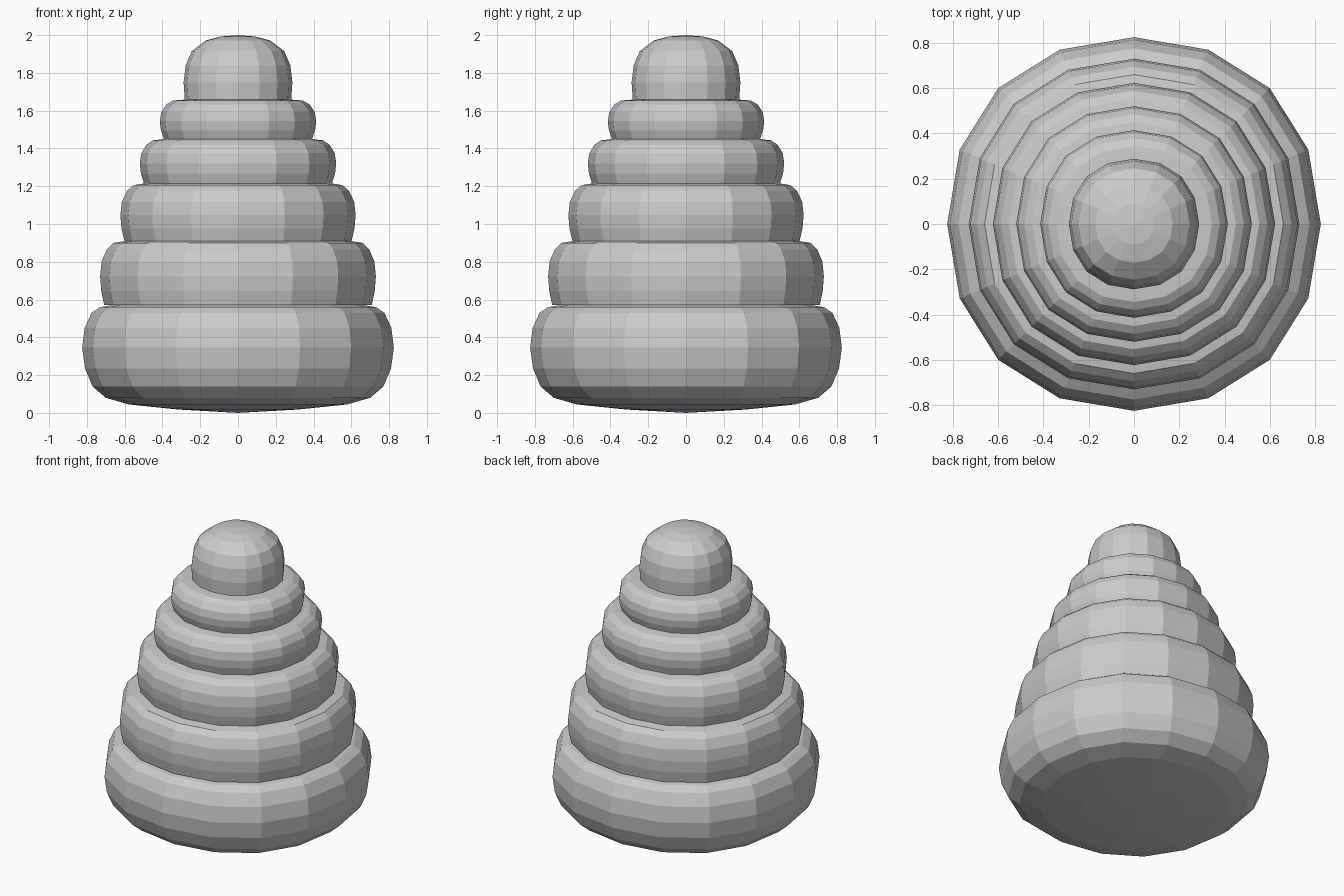
import bpy, bmesh, math

if "Cube" in bpy.data.objects:
    bpy.data.objects.remove(bpy.data.objects["Cube"])

# Rounded-square cross-section with 16 sides (unit radius on the axes)
QUARTER = [(1, 0), (0.933, 0.398), (0.727, 0.727), (0.398, 0.933)]
SECTION = []
for c, s in ((1, 0), (0, 1), (-1, 0), (0, -1)):
    SECTION += [(x * c - y * s, x * s + y * c) for x, y in QUARTER]


def lathe(name, profile):
    """Sweep a (radius, z) profile round the section; radius 0 is a pole."""
    bm = bmesh.new()
    rows = []
    for r, z in profile:
        if r == 0:
            rows.append([bm.verts.new((0, 0, z))] * 16)
        else:
            rows.append([bm.verts.new((r * x, r * y, z)) for x, y in SECTION])
    for a, b in zip(rows, rows[1:]):
        for i in range(16):
            j = (i + 1) % 16
            bm.faces.new(list(dict.fromkeys((a[i], a[j], b[j], b[i]))))
    bmesh.ops.recalc_face_normals(bm, faces=bm.faces)
    mesh = bpy.data.meshes.new(name)
    bm.to_mesh(mesh)
    bm.free()
    obj = bpy.data.objects.new(name, mesh)
    bpy.context.collection.objects.link(obj)
    return obj


# Wide base tier with a slightly domed underside
lathe("base_tier", [(0, 0), (0.32, 0.018), (0.58, 0.045), (0.70, 0.08),
                    (0.77, 0.14), (0.81, 0.235), (0.825, 0.345),
                    (0.812, 0.45), (0.775, 0.53), (0.73, 0.56), (0.67, 0.57), (0, 0.57)])

# Middle tiers: maximum radius, bottom, top, radius of the tier above
tiers = [(0.73, 0.57, 0.91, 0.623), (0.623, 0.91, 1.215, 0.52),
         (0.52, 1.215, 1.45, 0.414), (0.414, 1.45, 1.66, 0.288)]
for n, (r, z0, z1, above) in enumerate(tiers, 1):
    h = z1 - z0
    lathe(f"middle_tier_{n}", [
        (0, z0), (r - 0.022, z0), (r - 0.006, z0 + 0.22 * h), (r, z0 + 0.45 * h),
        (r - 0.008, z0 + 0.68 * h), (r - 0.035, z0 + 0.87 * h),
        (r - 0.07, z0 + 0.97 * h), (above - 0.025, z1), (0, z1)])

# Domed cap
lathe("cap", [(0, 1.66), (0.282, 1.66), (0.288, 1.75), (0.277, 1.84), (0.245, 1.915),
              (0.17, 1.972), (0.09, 1.993), (0, 2.0)])
